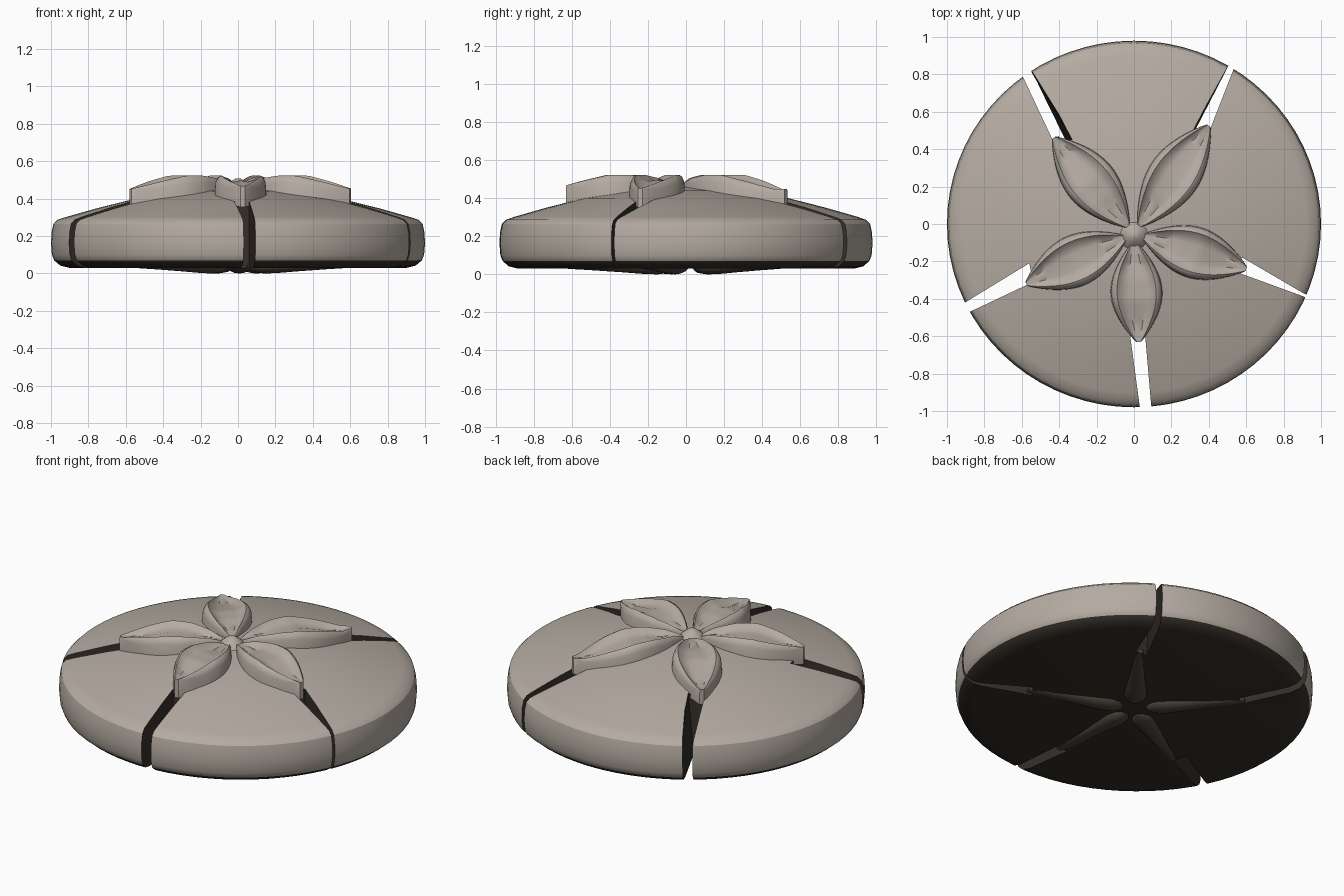
import bpy, bmesh, math
from mathutils import Vector

if "Cube" in bpy.data.objects:
    bpy.data.objects.remove(bpy.data.objects["Cube"])


def material(name, rgb):
    m = bpy.data.materials.new(name)
    m.diffuse_color = (*rgb, 1)
    m.use_nodes = True
    m.node_tree.nodes["Principled BSDF"].inputs["Base Color"].default_value = m.diffuse_color
    return m


SHELL = material("pale shell", (0.46, 0.41, 0.36))
DARK = material("dark underside", (0.035, 0.028, 0.021))
RIB = material("brown rib", (0.075, 0.062, 0.046))


def lerp(table, x):
    """Piecewise linear lookup in (x, value) pairs."""
    for (x0, v0), (x1, v1) in zip(table, table[1:]):
        if x <= x1:
            return v0 + (v1 - v0) * max(0, x - x0) / (x1 - x0)
    return table[-1][1]


def loft(name, rings, mats, angle=35, caps=True):
    """Bridge closed rings of points into a solid."""
    bm = bmesh.new()
    rows = [[bm.verts.new(p) for p in ring] for ring in rings]
    n = len(rows[0])
    for a, b in zip(rows, rows[1:]):
        for i in range(n):
            j = (i + 1) % n
            bm.faces.new((a[i], a[j], b[j], b[i]))
    if caps:
        bm.faces.new(rows[0])
        bm.faces.new(rows[-1])
    bmesh.ops.recalc_face_normals(bm, faces=bm.faces)
    me = bpy.data.meshes.new(name)
    bm.to_mesh(me)
    bm.free()
    for m in mats:
        me.materials.append(m)
    ob = bpy.data.objects.new(name, me)
    bpy.context.collection.objects.link(ob)
    smooth(ob, angle)
    return ob


def smooth(ob, angle):
    bpy.ops.object.select_all(action='DESELECT')
    ob.select_set(True)
    bpy.context.view_layer.objects.active = ob
    bpy.ops.object.shade_smooth_by_angle(angle=math.radians(angle))


# Domed disc body: turned profile, dark below the rim
TOP = [(0.03, 0.463), (0.3, 0.44), (0.55, 0.40), (0.75, 0.35), (0.92, 0.302)]
SIDE = [(0.965, 0.287), (0.987, 0.265), (0.997, 0.22), (1.0, 0.16), (0.995, 0.10),
        (0.983, 0.07), (0.95, 0.042), (0.90, 0.03), (0.03, 0.03)]
SEG = 72
rings = []
for r, z in TOP + SIDE:
    rings.append([(r * math.cos(2 * math.pi * i / SEG),
                   0.98 * r * math.sin(2 * math.pi * i / SEG), z) for i in range(SEG)])
body = loft("shell_body", rings, [SHELL, DARK])
for p in body.data.polygons:
    p.material_index = 1 if p.center.z < 0.06 else 0

# Five slots: inner and outer corners of both walls, and lean of the second wall
SLOTS = [
    ((-0.02, -0.60), (0.03, -0.97), (0.09, -0.95), (0.06, -0.60), (0, 0)),
    ((0.53, -0.25), (0.90, -0.385), (0.905, -0.37), (0.58, -0.18), (0, 0)),
    ((0.40, 0.49), (0.545, 0.86), (0.52, 0.88), (0.31, 0.50), (0.02, 0)),
    ((-0.43, 0.44), (-0.60, 0.80), (-0.55, 0.84), (-0.31, 0.45), (-0.07, 0.0)),
    ((-0.56, -0.21), (-0.92, -0.43), (-0.90, -0.48), (-0.54, -0.31), (0, 0)),
]
for k, (a0, a1, b1, b0, lean) in enumerate(SLOTS):
    a0, a1, b1, b0, lean = (Vector((*v, 0)) for v in (a0, a1, b1, b0, lean))
    out = ((a1 + b1) - (a0 + b0)).normalized() * 0.15
    base = [a0, a1, a1 + out, b1 + out, b1, b0]
    low = [p + (lean if p is b0 else lean * 0.3 if i in (3, 4) else Vector())
           for i, p in enumerate(base)]
    cutter = loft("slot_cutter", [[p + Vector((0, 0, -0.1)) for p in low],
                                  [p + Vector((0, 0, 0.6)) for p in base]], [SHELL, DARK])
    for p in cutter.data.polygons:
        p.material_index = 1
    cutter.hide_render = True
    mod = body.modifiers.new("slot", 'BOOLEAN')
    mod.operation = 'DIFFERENCE'
    mod.solver = 'EXACT'
    mod.object = cutter
    bpy.context.view_layer.objects.active = body
    bpy.ops.object.modifier_apply(modifier=mod.name)
    bpy.data.objects.remove(cutter)
smooth(body, 30)

# Five petals with a raised rim, hollow centre and faint midrib
CENTRE = Vector((0, -0.05, 0))
TIPS = [(0.025, -0.63), (0.60, -0.24), (0.40, 0.525), (-0.43, 0.46), (-0.575, -0.32)]
CREST = [(0.05, 0.475), (0.13, 0.505), (0.25, 0.523), (0.36, 0.523), (0.5, 0.49), (0.65, 0.448)]
# Across the petal: fraction of half width, height relative to the crest
SECTION = [(-1, -0.035), (-0.9, -0.008), (-0.78, 0), (-0.62, -0.02), (-0.3, -0.034),
           (0, -0.026), (0.3, -0.034), (0.62, -0.02), (0.78, 0), (0.9, -0.008), (1, -0.035)]
for tip in TIPS:
    axis = Vector((*tip, 0)) - CENTRE
    length = axis.length
    d = axis.normalized()
    side = Vector((-d.y, d.x, 0))
    rings = []
    for i in range(25):
        t = i / 24
        r = 0.05 + (length - 0.05) * t
        bulge = math.sin(math.pi * t)
        w = 0.012 + 0.122 * max(bulge, 0) ** 0.9
        crest = lerp(CREST, r)
        mid = CENTRE + d * r
        floor = lerp(TOP, mid.length) - 0.025
        relief = min(1, bulge * 1.8)
        ring = [mid + side * (w * f) + Vector((0, 0, crest + h * relief)) for f, h in SECTION]
        ring += [mid + side * (w * 1.04 * s) + Vector((0, 0, floor)) for s in (1, -1)]
        rings.append(ring)
    loft("petal", rings, [SHELL], 40)

# Small knob where the petals meet
knob = []
for r, z in [(0.09, 0.44), (0.06, 0.475), (0.035, 0.495), (0.012, 0.508)]:
    knob.append([(r * math.cos(math.tau * i / 14), -0.06 + r * math.sin(math.tau * i / 14), z)
                 for i in range(14)])
loft("centre_knob", knob, [SHELL], 60)

# Teardrop ribs underneath, running from the mouth out to each slot
RIB_SHAPE = [(0.07, 0.025, 0.018), (0.10, 0.055, 0.006), (0.15, 0.068, 0.0), (0.22, 0.06, 0.002),
             (0.35, 0.048, 0.012), (0.5, 0.038, 0.022), (0.62, 0.025, 0.029)]
for tip in TIPS:
    d = Vector((*tip, 0)).normalized()
    side = Vector((-d.y, d.x, 0))
    rings = []
    for r, w, z in RIB_SHAPE:
        rings.append([d * r + side * (w * math.cos(math.pi * i / 8))
                      + Vector((0, 0, 0.045 - (0.045 - z) * math.sin(math.pi * i / 8)))
                      for i in range(9)])
    loft("underside_rib", rings, [RIB], 50)
